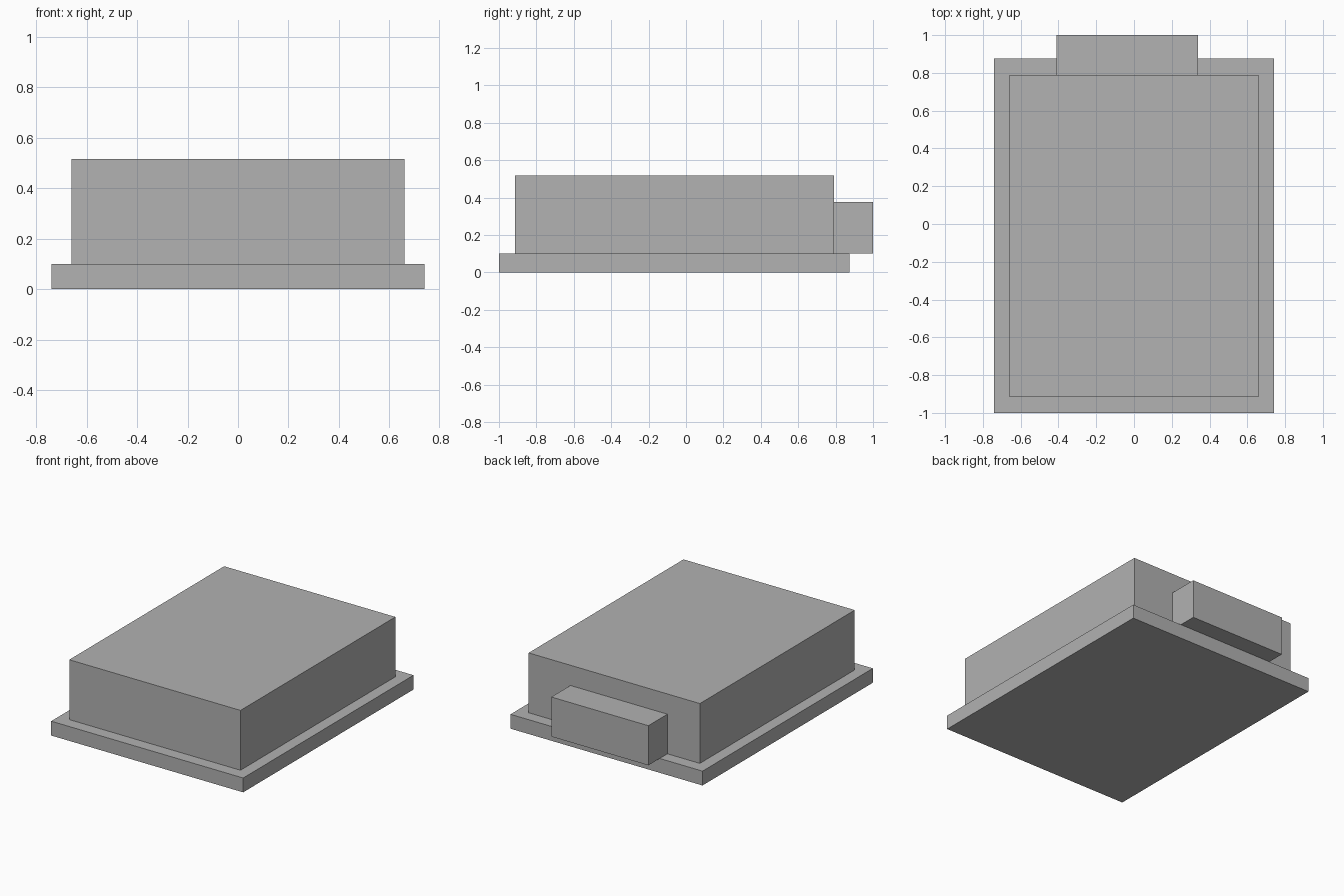
import bpy

cube = bpy.data.objects.get("Cube")
if cube:
    bpy.data.objects.remove(cube, do_unlink=True)

# Single plain grey
grey = bpy.data.materials.new("plain_grey")
grey.use_nodes = True
colour = (0.445, 0.445, 0.445, 1)
grey.diffuse_color = colour
grey.node_tree.nodes["Principled BSDF"].inputs["Base Color"].default_value = colour


def block(name, low, high):
    """Axis-aligned box spanning two opposite corners."""
    centre = [(a + b) / 2 for a, b in zip(low, high)]
    bpy.ops.mesh.primitive_cube_add(size=1, location=centre)
    obj = bpy.context.object
    obj.name = name
    obj.scale = [b - a for a, b in zip(low, high)]
    bpy.ops.object.transform_apply(location=False, rotation=False, scale=True)
    obj.data.materials.append(grey)
    return obj


# Flat base slab
block("base_plate", (-0.74, -1, 0), (0.74, 0.875, 0.1))
# Main housing on the slab
block("main_body", (-0.66, -0.915, 0.1), (0.66, 0.79, 0.517))
# Off-centre block overhanging the back edge
block("rear_block", (-0.41, 0.79, 0.1), (0.338, 1, 0.376))
